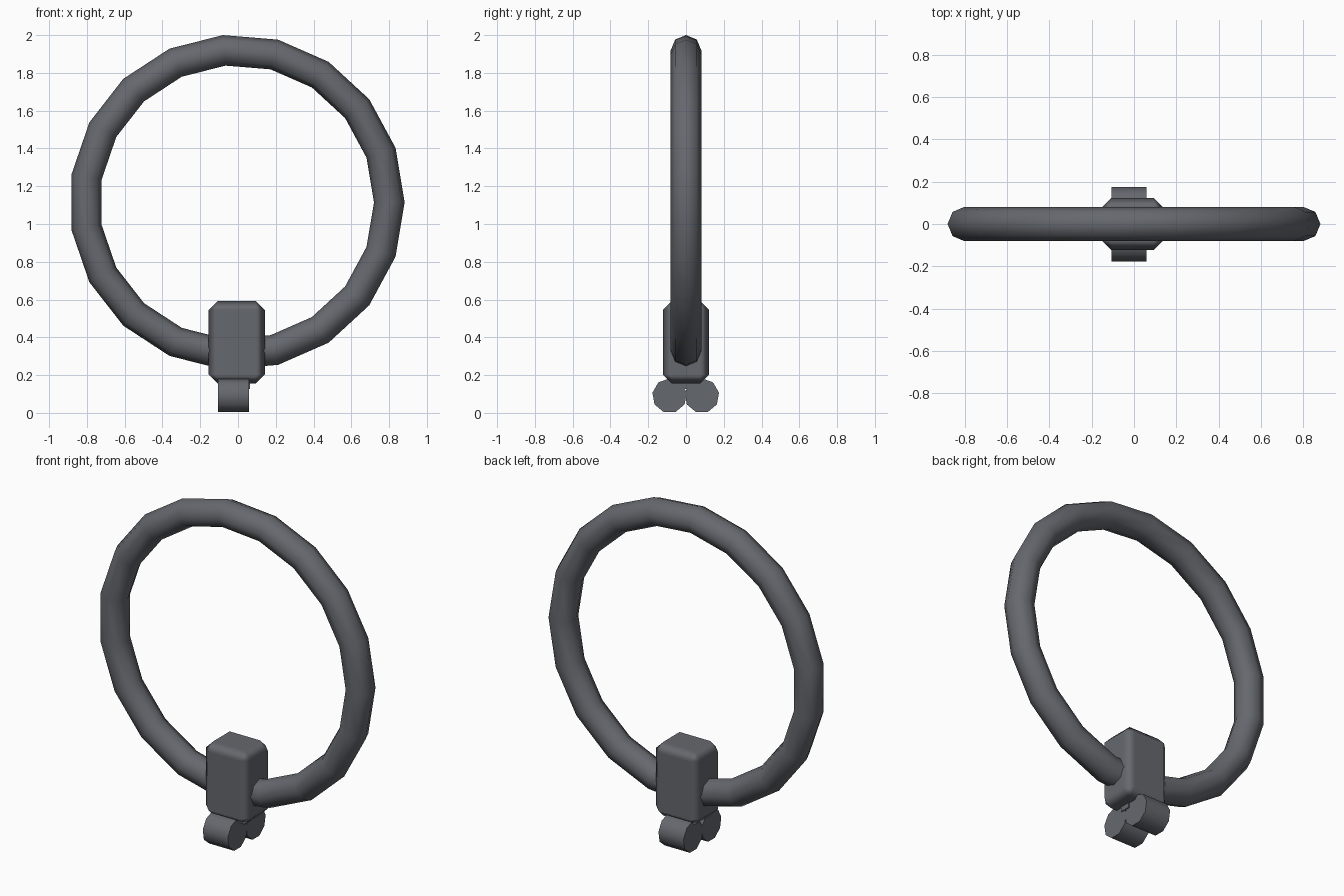
import bpy
import math

cube = bpy.data.objects.get("Cube")
if cube:
    bpy.data.objects.remove(cube, do_unlink=True)

# Single dark metal colour
metal = bpy.data.materials.new("dark_grey_metal")
metal.use_nodes = True
color = (0.13, 0.138, 0.155, 1)
metal.diffuse_color = color
metal.node_tree.nodes["Principled BSDF"].inputs["Base Color"].default_value = color


def finish(name, angle=50):
    """Name the active object, colour it and shade it smooth."""
    ob = bpy.context.object
    ob.name = name
    ob.data.materials.append(metal)
    bpy.ops.object.transform_apply(location=False, rotation=True, scale=True)
    bpy.ops.object.shade_smooth_by_angle(angle=math.radians(angle))
    return ob


def box(name, lo, hi, bevel=0):
    center = [(a + b) / 2 for a, b in zip(lo, hi)]
    bpy.ops.mesh.primitive_cube_add(size=1, location=center)
    bpy.context.object.scale = [b - a for a, b in zip(lo, hi)]
    ob = finish(name)
    if bevel:
        mod = ob.modifiers.new("chamfer", "BEVEL")
        mod.width = bevel
        mod.segments = 1
        mod.harden_normals = True
        for poly in ob.data.polygons:
            poly.use_smooth = True
    return ob


# Upright ring
bpy.ops.mesh.primitive_torus_add(
    major_segments=19, minor_segments=8, major_radius=0.807, minor_radius=0.081,
    location=(-0.006, 0, 1.115), rotation=(math.pi / 2, 0, 0))
finish("ring")

# Chamfered clasp block around the bottom of the ring
box("clasp_block", (-0.155, -0.123, 0.155), (0.142, 0.123, 0.592), 0.048)

# Short neck under the block
box("neck", (-0.08, -0.03, 0.127), (0.064, 0.03, 0.2))

# Pair of nine-sided rollers lying along x
for name, y in (("front_roller", -0.087), ("back_roller", 0.084)):
    bpy.ops.mesh.primitive_cylinder_add(
        vertices=9, radius=0.092, depth=0.164, location=(-0.024, y, 0.091),
        rotation=(math.pi / 2, 0, math.pi / 2))
    finish(name)
